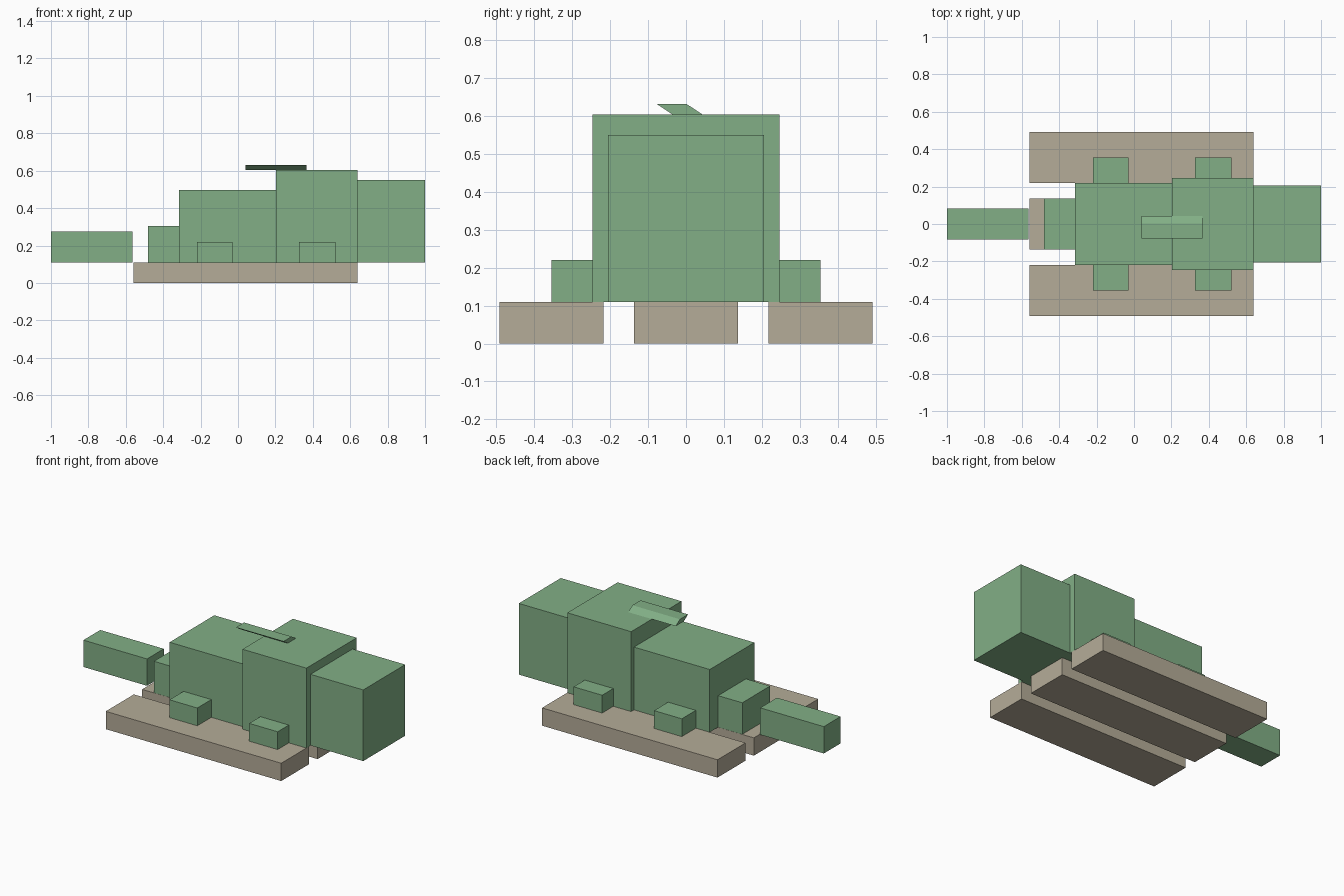
import bpy
import bmesh

default = bpy.data.objects.get("Cube")
if default:
    bpy.data.objects.remove(default, do_unlink=True)


def make_material(name, rgb):
    mat = bpy.data.materials.new(name)
    mat.use_nodes = True
    color = (*rgb, 1)
    mat.diffuse_color = color
    mat.node_tree.nodes["Principled BSDF"].inputs["Base Color"].default_value = color
    return mat


green = make_material("soft_green", (0.223, 0.429, 0.239))
tan = make_material("weathered_tan", (0.462, 0.413, 0.314))


def box(name, x, y, z, mat, shear=0):
    """Box between the given ranges; shear slides its top along y."""
    bm = bmesh.new()
    bmesh.ops.create_cube(bm, size=1)
    for v in bm.verts:
        top = v.co.z > 0
        v.co = (x[v.co.x > 0], y[v.co.y > 0] + shear * top, z[top])
    mesh = bpy.data.meshes.new(name)
    bm.to_mesh(mesh)
    bm.free()
    mesh.materials.append(mat)
    obj = bpy.data.objects.new(name, mesh)
    bpy.context.collection.objects.link(obj)
    return obj


DECK = 0.11  # top of the planks

# Three planks under the body
for name, y in (("right", -0.355), ("middle", 0), ("left", 0.355)):
    box(name + "_plank", (-0.56, 0.64), (y - 0.137, y + 0.137), (0, DECK), tan)

# Body blocks along the length: x start, x end, half width, top
blocks = {
    "tail_tip": (-1.0, -0.565, 0.082, 0.276),
    "tail_base": (-0.48, -0.315, 0.136, 0.305),
    "hind_body": (-0.315, 0.203, 0.218, 0.498),
    "shoulders": (0.203, 0.64, 0.246, 0.604),
    "head": (0.64, 1.0, 0.205, 0.55),
}
for name, (x0, x1, half, top) in blocks.items():
    box(name, (x0, x1), (-half, half), (DECK, top), green)

# Feet against both flanks
for name, x0, x1, inner in (("hind", -0.22, -0.03, 0.218), ("front", 0.325, 0.52, 0.246)):
    for side, s in (("left", 1), ("right", -1)):
        y = sorted((s * inner, s * 0.355))
        box(f"{side}_{name}_foot", (x0, x1), y, (DECK, 0.22), green)

# Leaning fin on the back
box("back_fin", (0.04, 0.365), (-0.036, 0.043), (0.604, 0.631), green, shear=-0.041)
